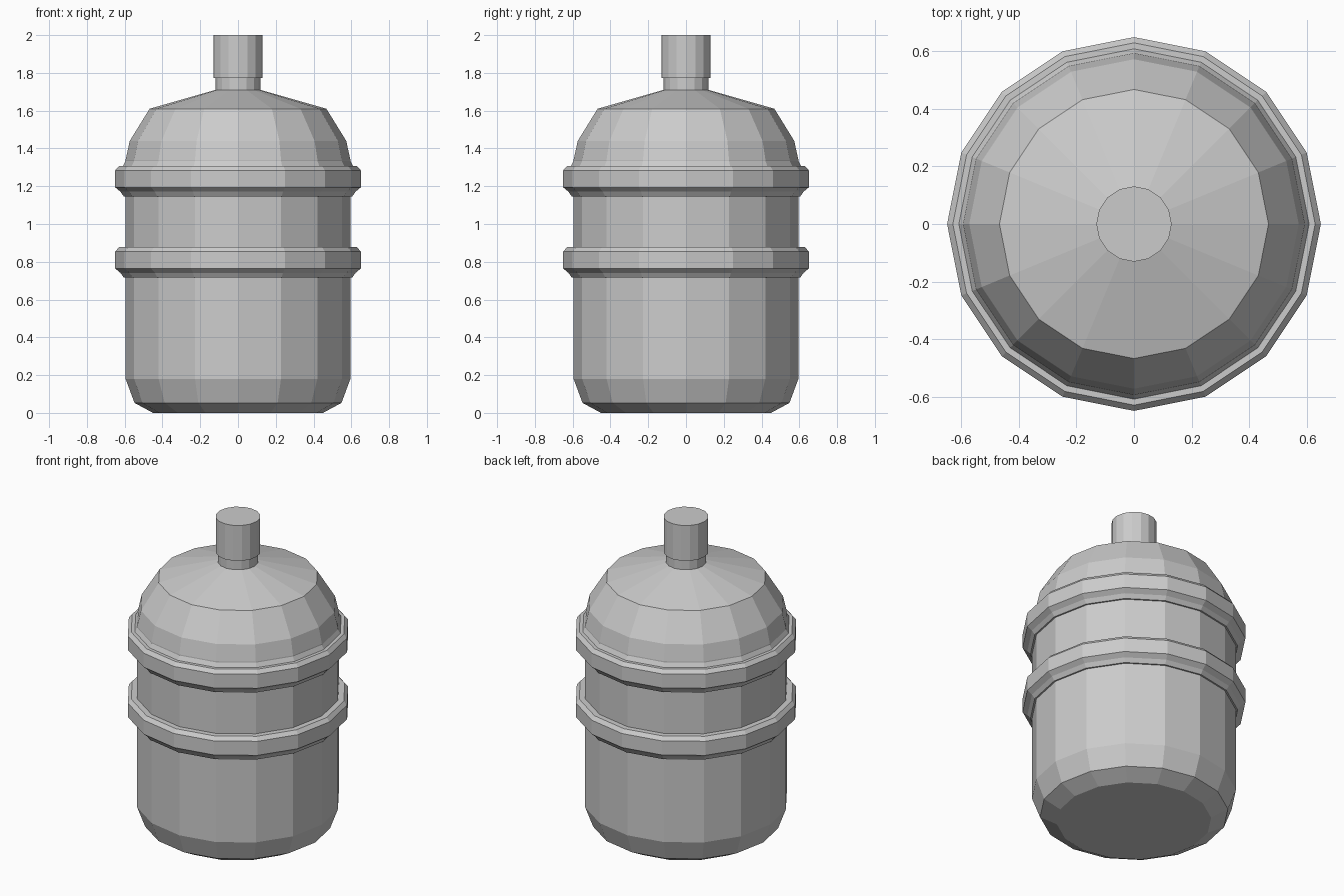
import bpy
import bmesh
from math import cos, sin, tau

SIDES = 16

cube = bpy.data.objects.get("Cube")
if cube:
    bpy.data.objects.remove(cube, do_unlink=True)

grey = bpy.data.materials.new("plain grey plastic")
grey.use_nodes = True
colour = (0.6, 0.6, 0.6, 1)
grey.diffuse_color = colour
grey.node_tree.nodes["Principled BSDF"].inputs["Base Color"].default_value = colour


def lathe(name, profile, capped=True):
    """Turn a (radius, height) profile, listed bottom to top, about z."""
    bm = bmesh.new()
    loops = [[bm.verts.new((r * cos(tau * i / SIDES), r * sin(tau * i / SIDES), z))
              for i in range(SIDES)] for r, z in profile]
    for low, high in zip(loops, loops[1:]):
        for i in range(SIDES):
            j = (i + 1) % SIDES
            bm.faces.new((low[i], low[j], high[j], high[i]))
    if capped:
        bm.faces.new(loops[0][::-1])
        bm.faces.new(loops[-1])
    mesh = bpy.data.meshes.new(name)
    bm.to_mesh(mesh)
    bm.free()
    mesh.materials.append(grey)
    obj = bpy.data.objects.new(name, mesh)
    bpy.context.collection.objects.link(obj)
    return obj


# Bottle: chamfered base, straight wall, domed shoulder and narrow neck
lathe("bottle_body", [
    (0.45, 0), (0.548, 0.053), (0.595, 0.18), (0.595, 1.34),
    (0.573, 1.44), (0.468, 1.61), (0.118, 1.71), (0.118, 1.775),
])

# Raised grip bands, open on the inside where they meet the wall
for name, z in (("lower_band", 0.716), ("upper_band", 1.146)):
    profile = [(0.594, z), (0.605, z), (0.622, z + 0.025), (0.65, z + 0.048),
               (0.65, z + 0.138), (0.63, z + 0.161), (0.594, z + 0.161)]
    lathe(name, profile, capped=False)

# Sloped lip between the upper band and the shoulder
lathe("shoulder_lip", [(0.609, 1.307), (0.594, 1.335)], capped=False)

# Cap
lathe("cap", [(0.131, 1.773), (0.131, 2.0)])
